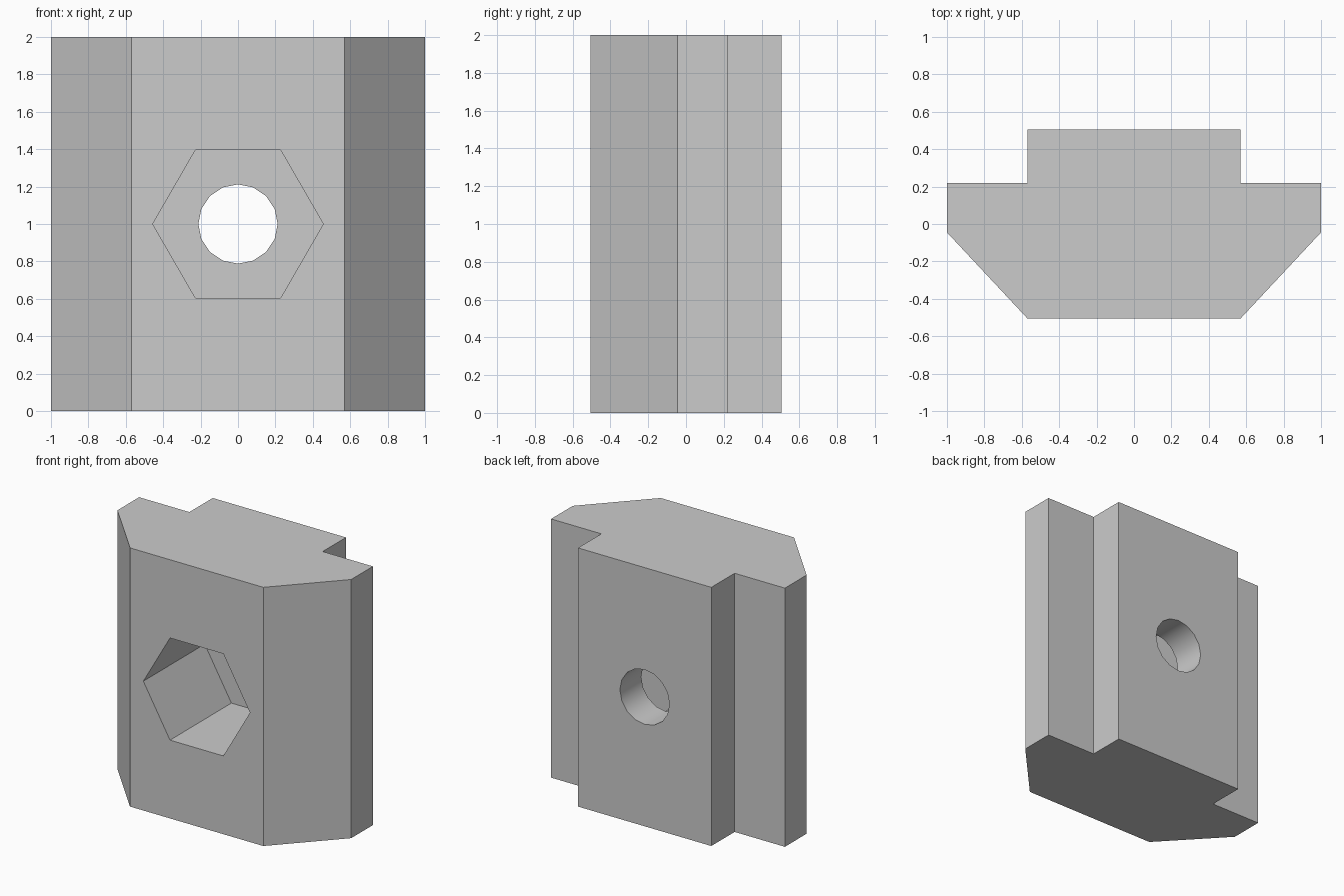
import bpy, bmesh
from math import radians
from mathutils import Matrix

cube = bpy.data.objects.get("Cube")
if cube:
    bpy.data.objects.remove(cube, do_unlink=True)

grey = bpy.data.materials.new("plain_grey")
grey.use_nodes = True
colour = (0.6, 0.6, 0.6, 1)
grey.diffuse_color = colour
grey.node_tree.nodes["Principled BSDF"].inputs["Base Color"].default_value = colour


def make_object(name, bm):
    bmesh.ops.recalc_face_normals(bm, faces=bm.faces)
    mesh = bpy.data.meshes.new(name)
    bm.to_mesh(mesh)
    bm.free()
    mesh.materials.append(grey)
    obj = bpy.data.objects.new(name, mesh)
    bpy.context.collection.objects.link(obj)
    return obj


# Block: mirrored cross-section extruded upwards
half = [(0.57, -0.505), (1, -0.045), (1, 0.22), (0.57, 0.22), (0.57, 0.505)]
outline = half + [(-x, y) for x, y in reversed(half)]
bm = bmesh.new()
base = bm.faces.new([bm.verts.new((x, y, 0)) for x, y in outline])
top = bmesh.ops.extrude_face_region(bm, geom=[base])["geom"]
bmesh.ops.translate(bm, vec=(0, 0, 2), verts=[g for g in top if isinstance(g, bmesh.types.BMVert)])
block = make_object("slot_nut_block", bm)


# Cutters: prisms along y, with a corner pointing to the given turn
def cutter(name, sides, radius, y0, y1, turn):
    bm = bmesh.new()
    place = (Matrix.Translation((0, (y0 + y1) / 2, 1.0))
             @ Matrix.Rotation(radians(90), 4, 'X')
             @ Matrix.Rotation(radians(turn), 4, 'Z'))
    bmesh.ops.create_cone(bm, cap_ends=True, segments=sides, radius1=radius,
                          radius2=radius, depth=y1 - y0, matrix=place)
    obj = make_object(name, bm)
    obj.hide_render = True
    return obj


cutters = [cutter("hex_pocket_cutter", 6, 0.456, -0.8, 0.245, 30),
           cutter("bolt_hole_cutter", 16, 0.212, 0, 0.8, 0)]

# Cut the hex pocket and the bolt hole, then discard the cutters
bpy.context.view_layer.objects.active = block
for tool in cutters:
    mod = block.modifiers.new(tool.name, 'BOOLEAN')
    mod.operation = 'DIFFERENCE'
    mod.solver = 'EXACT'
    mod.object = tool
    bpy.ops.object.modifier_apply(modifier=mod.name)
    bpy.data.objects.remove(tool, do_unlink=True)

# Smooth the hole wall while keeping the block edges crisp
bpy.ops.object.select_all(action='DESELECT')
block.select_set(True)
bpy.ops.object.shade_smooth_by_angle(angle=radians(30))
